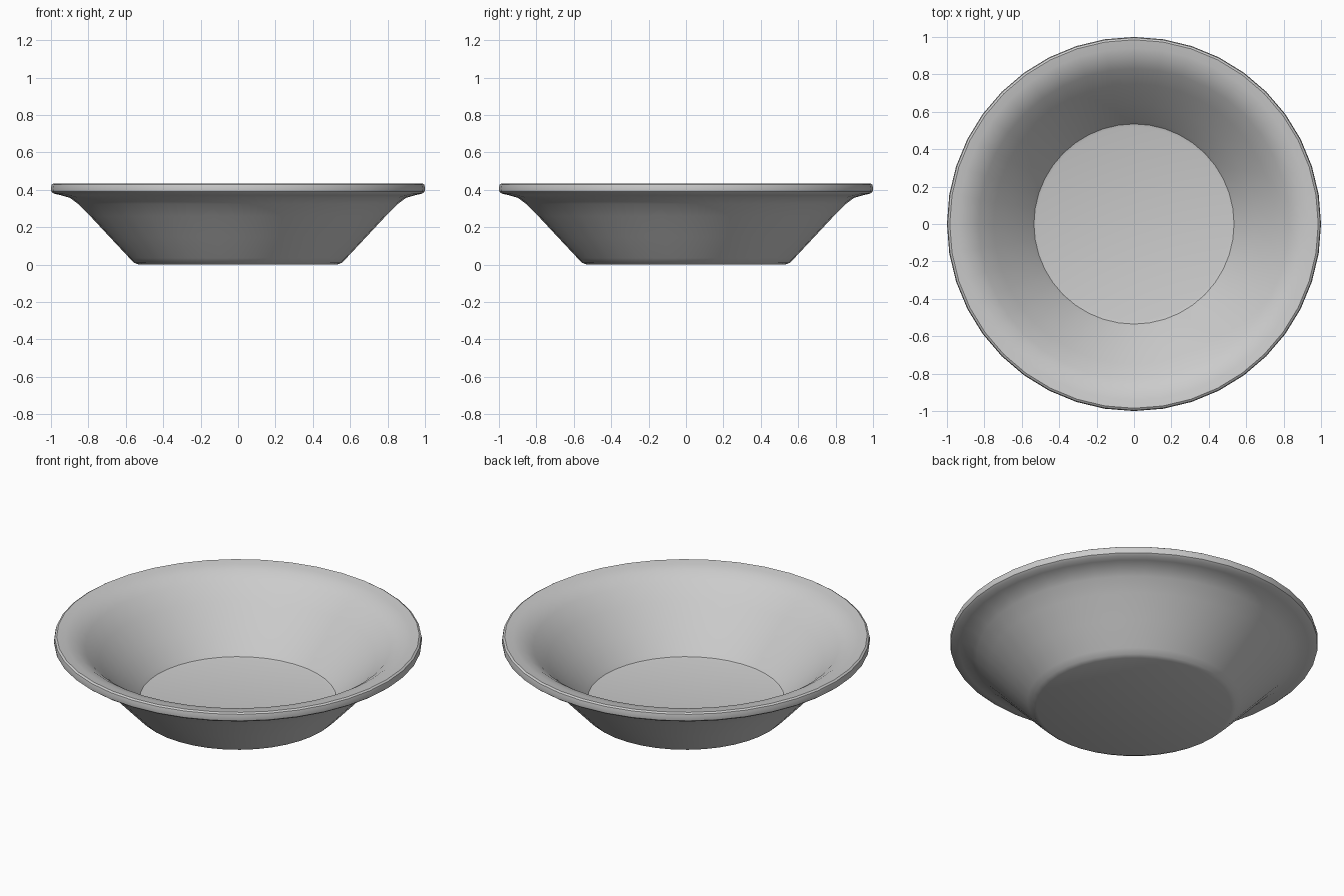
import bpy, bmesh, math

cube = bpy.data.objects.get("Cube")
if cube:
    bpy.data.objects.remove(cube, do_unlink=True)

SEGMENTS = 40

# Single grey finish
grey = bpy.data.materials.new("light grey")
grey.use_nodes = True
colour = (0.6, 0.6, 0.6, 1.0)
grey.diffuse_color = colour
grey.node_tree.nodes["Principled BSDF"].inputs["Base Color"].default_value = colour

# Cross-section (radius, height): outside from the base up, over the lip, down inside
profile = [
    (0.530, 0.000), (0.555, 0.010), (0.580, 0.035), (0.685, 0.147),
    (0.790, 0.260), (0.855, 0.325), (0.900, 0.358), (0.950, 0.372),
    (0.985, 0.380), (0.998, 0.390), (1.000, 0.410), (0.996, 0.428),
    (0.985, 0.435), (0.940, 0.428), (0.890, 0.415), (0.830, 0.375),
    (0.750, 0.297), (0.645, 0.185), (0.555, 0.085), (0.535, 0.060),
    (0.520, 0.056),
]

# Bowl: rings of the cross-section, bridged and closed with a base and a floor
bm = bmesh.new()
rings = []
for r, z in profile:
    rings.append([bm.verts.new((r * math.cos(a), r * math.sin(a), z))
                  for a in (math.tau * i / SEGMENTS for i in range(SEGMENTS))])
for lower, upper in zip(rings, rings[1:]):
    for i in range(SEGMENTS):
        j = (i + 1) % SEGMENTS
        bm.faces.new((lower[i], lower[j], upper[j], upper[i]))
bm.faces.new(list(reversed(rings[0])))   # underside
bm.faces.new(rings[-1])                  # inner floor
bmesh.ops.recalc_face_normals(bm, faces=bm.faces[:])

mesh = bpy.data.meshes.new("bowl")
bm.to_mesh(mesh)
bm.free()
mesh.materials.append(grey)
bowl = bpy.data.objects.new("bowl", mesh)
bpy.context.collection.objects.link(bowl)

# Smooth shading that keeps tight edges crisp
bpy.ops.object.select_all(action="DESELECT")
bowl.select_set(True)
bpy.context.view_layer.objects.active = bowl
bpy.ops.object.shade_smooth_by_angle(angle=math.radians(35))
